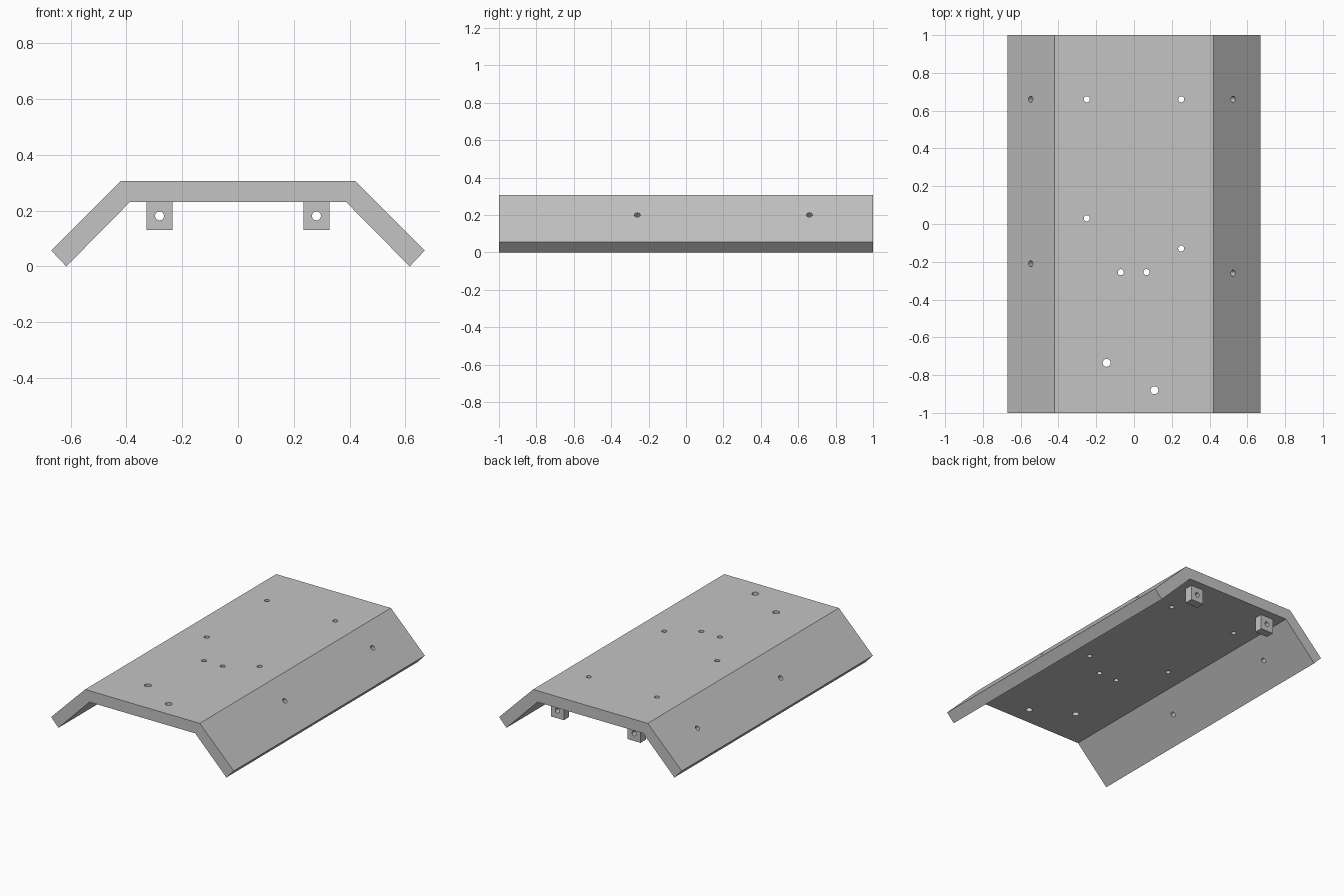
import bpy
import bmesh
from math import pi
from mathutils import Matrix, Vector

cube = bpy.data.objects.get("Cube")
if cube:
    bpy.data.objects.remove(cube, do_unlink=True)

grey = bpy.data.materials.new("plain grey")
grey.use_nodes = True
grey.diffuse_color = (0.55, 0.55, 0.55, 1)
grey.node_tree.nodes["Principled BSDF"].inputs["Base Color"].default_value = (0.55, 0.55, 0.55, 1)


def add_object(name, bm):
    bmesh.ops.recalc_face_normals(bm, faces=bm.faces)
    mesh = bpy.data.meshes.new(name)
    bm.to_mesh(mesh)
    bm.free()
    mesh.materials.append(grey)
    obj = bpy.data.objects.new(name, mesh)
    bpy.context.collection.objects.link(obj)
    return obj


def drill(obj, holes):
    """Cut round through-holes, each given as (centre, axis, radius)."""
    bm = bmesh.new()
    for centre, axis, radius in holes:
        turn = Vector(axis).to_track_quat('Z', 'Y').to_matrix().to_4x4()
        bmesh.ops.create_cone(bm, cap_ends=True, segments=24, radius1=radius, radius2=radius,
                              depth=0.25, matrix=Matrix.Translation(centre) @ turn)
    cutter = add_object("hole_cutter", bm)
    cutter.hide_render = True
    mod = obj.modifiers.new("holes", 'BOOLEAN')
    mod.operation = 'DIFFERENCE'
    mod.solver = 'EXACT'
    mod.object = cutter
    bpy.ops.object.select_all(action='DESELECT')
    obj.select_set(True)
    bpy.context.view_layer.objects.active = obj
    bpy.ops.object.modifier_apply(modifier=mod.name)
    bpy.data.objects.remove(cutter, do_unlink=True)
    bpy.ops.object.shade_smooth_by_angle(angle=pi / 6)


# Folded plate: half profile mirrored across x, extruded along y
TOP, FOLD = 0.306, 0.42
half = [(FOLD, TOP), (0.669, 0.057), (0.615, 0.0), (0.387, 0.231)]
outline = half + [(-x, z) for x, z in reversed(half)]
bm = bmesh.new()
face = bm.faces.new([bm.verts.new((x, -1, z)) for x, z in outline])
extruded = bmesh.ops.extrude_face_region(bm, geom=[face])
bmesh.ops.translate(bm, vec=(0, 2, 0),
                    verts=[v for v in extruded["geom"] if isinstance(v, bmesh.types.BMVert)])
plate = add_object("folded_plate", bm)

# Holes through the flat top
SMALL, LARGE = 0.016, 0.021
top_holes = [(-0.25, 0.66, SMALL), (0.25, 0.66, SMALL), (-0.25, 0.03, SMALL), (0.25, -0.13, SMALL),
             (-0.07, -0.255, SMALL), (0.066, -0.255, SMALL), (-0.145, -0.735, LARGE), (0.108, -0.88, LARGE)]
holes = [((x, y, TOP), (0, 0, 1), r) for x, y, r in top_holes]

# Holes square to the sloping flanges
for x, y in [(0.525, 0.66), (0.525, -0.26), (-0.547, 0.66), (-0.547, -0.21)]:
    side = 1 if x > 0 else -1
    holes.append(((x, y, TOP - (abs(x) - FOLD)), (side, 0, 1), SMALL))
drill(plate, holes)

# Drilled lugs under the back edge
for name, side in (("left_lug", 1), ("right_lug", -1)):
    centre = Vector((side * 0.281, 0.916, 0.181))
    bm = bmesh.new()
    bmesh.ops.create_cube(bm, size=1, matrix=Matrix.Translation(centre) @ Matrix.Diagonal((0.094, 0.056, 0.1, 1)))
    lug = add_object(name, bm)
    drill(lug, [(centre, (0, 1, 0), SMALL)])
